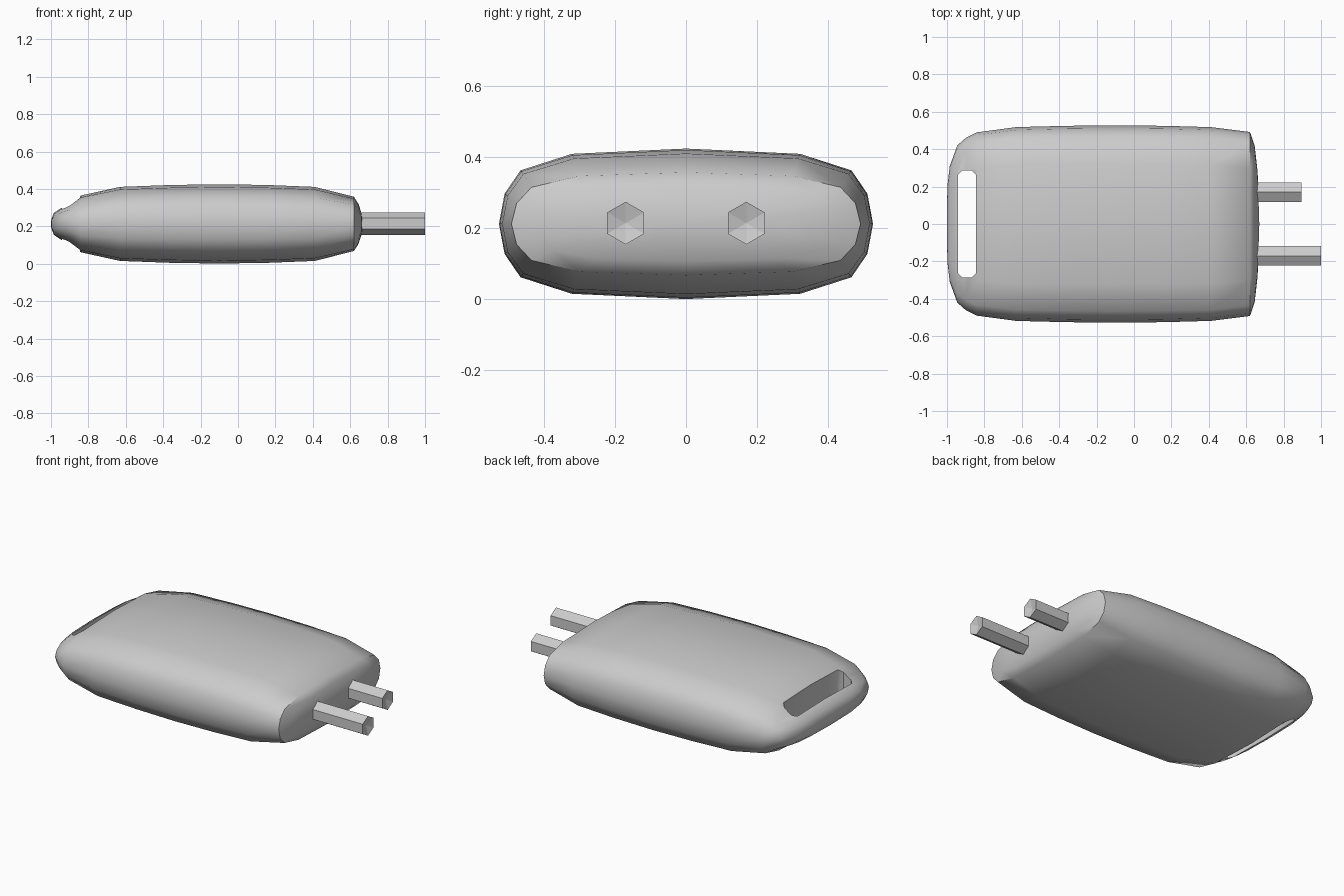
import bpy, bmesh, math

if "Cube" in bpy.data.objects:
    bpy.data.objects.remove(bpy.data.objects["Cube"])

ZC = 0.213  # height of the mid plane


def finish(bm, name):
    bmesh.ops.recalc_face_normals(bm, faces=bm.faces)
    me = bpy.data.meshes.new(name)
    bm.to_mesh(me)
    bm.free()
    ob = bpy.data.objects.new(name, me)
    bpy.context.collection.objects.link(ob)
    return ob


def smooth(ob, angle):
    bpy.ops.object.select_all(action='DESELECT')
    ob.select_set(True)
    bpy.context.view_layer.objects.active = ob
    bpy.ops.object.shade_smooth_by_angle(angle=math.radians(angle))


def loft(rings, name, tip_a, tip_b):
    """Skin closed rings along x, ending in a fan at each tip."""
    bm = bmesh.new()
    vs = [[bm.verts.new(p) for p in ring] for ring in rings]
    n = len(rings[0])
    for a, b in zip(vs, vs[1:]):
        for i in range(n):
            j = (i + 1) % n
            bm.faces.new((a[i], a[j], b[j], b[i]))
    for tip, ring in ((tip_a, vs[0]), (tip_b, vs[-1])):
        c = bm.verts.new(tip)
        for i in range(n):
            bm.faces.new((c, ring[i], ring[(i + 1) % n]))
    return finish(bm, name)


# Pillow-shaped cross-section, one quarter mirrored to a full ring (unit size)
quarter = [(0, 1), (0.61, 0.93), (0.885, 0.71), (0.97, 0.40)]
half = quarter + [(1, 0)] + [(y, -z) for y, z in reversed(quarter[1:])]
section = half + [(0, -1)] + [(-y, z) for y, z in reversed(half[1:])]

# Body stations: x, half width, half height
stations = [(-0.998, 0.20, 0.025), (-0.985, 0.31, 0.058), (-0.945, 0.42, 0.085),
            (-0.90, 0.46, 0.105), (-0.84, 0.49, 0.152), (-0.63, 0.518, 0.198),
            (-0.36, 0.525, 0.208), (-0.10, 0.527, 0.212), (0.16, 0.525, 0.208),
            (0.41, 0.518, 0.198), (0.62, 0.492, 0.145), (0.645, 0.42, 0.105),
            (0.661, 0.28, 0.055)]
body = loft([[(x, y * hy, ZC + z * hz) for y, z in section] for x, hy, hz in stations],
            "body", (-1, 0, ZC), (0.67, 0, ZC))

# Strap slot through the narrow end, with clipped corners
x0, x1, w, c = -0.94, -0.845, 0.285, 0.022
outline = [(x0, -w + c), (x0 + c, -w), (x1 - c, -w), (x1, -w + c),
           (x1, w - c), (x1 - c, w), (x0 + c, w), (x0, w - c)]
bm = bmesh.new()
face = bm.faces.new([bm.verts.new((x, y, -0.2)) for x, y in outline])
ext = bmesh.ops.extrude_face_region(bm, geom=[face])
for v in ext['geom']:
    if isinstance(v, bmesh.types.BMVert):
        v.co.z = 0.7
cutter = finish(bm, "slot_cutter")
cutter.hide_render = True
cutter.hide_set(True)
mod = body.modifiers.new("slot", 'BOOLEAN')
mod.operation = 'DIFFERENCE'
mod.solver = 'EXACT'
mod.object = cutter
bpy.context.view_layer.objects.active = body
bpy.ops.object.modifier_apply(modifier=mod.name)
bpy.data.objects.remove(cutter)
smooth(body, 45)

# Two hexagonal prongs of different length with slightly dished tips
for name, y, end in (("long_prong", -0.17, 1.0), ("short_prong", 0.17, 0.895)):
    rings = [[(x, y + 0.06 * math.sin(i * math.pi / 3), 0.215 + 0.06 * math.cos(i * math.pi / 3))
              for i in range(6)] for x in (0.6, end)]
    loft(rings, name, (0.6, y, 0.215), (end - 0.015, y, 0.215))
